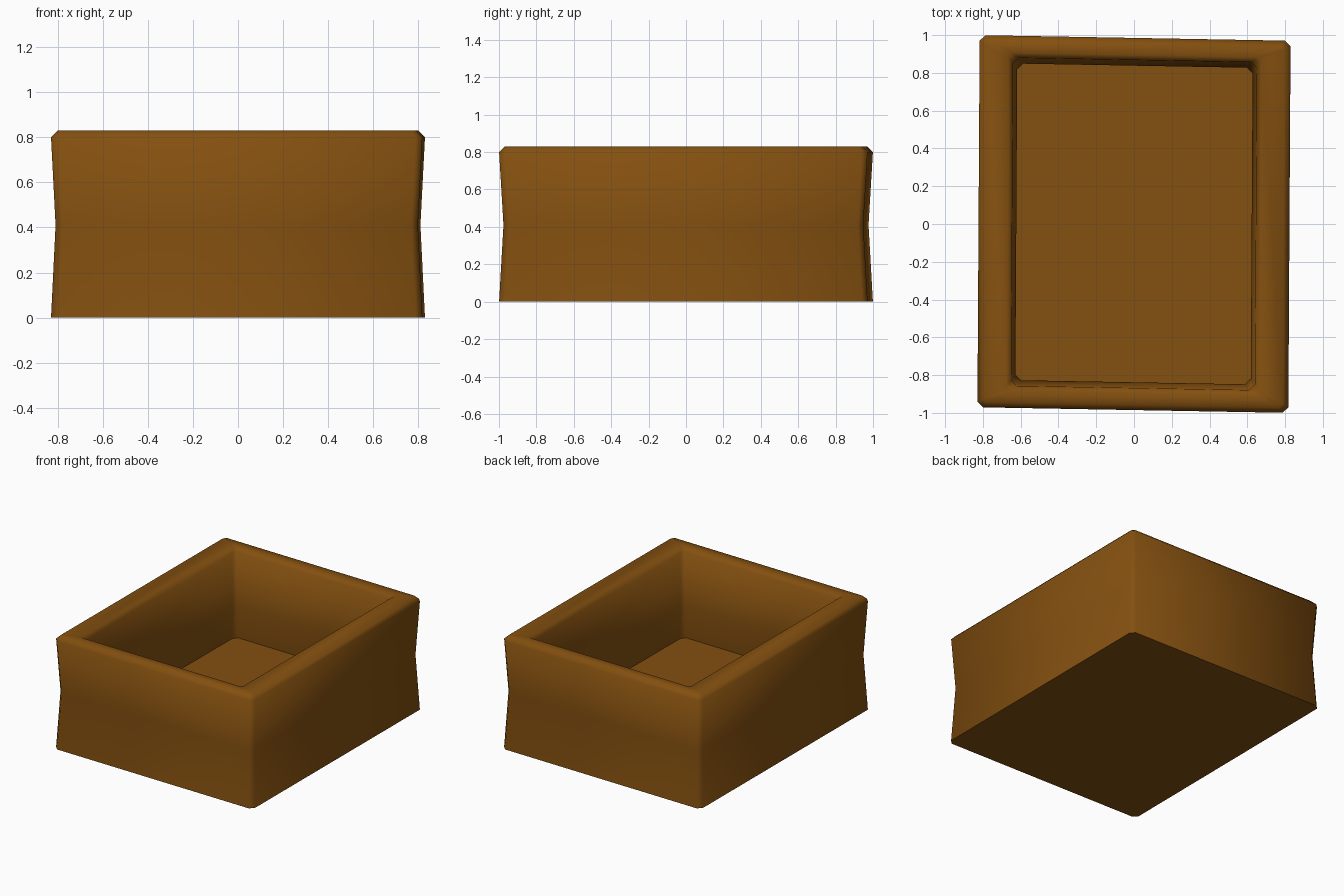
import bpy, bmesh, math

if "Cube" in bpy.data.objects:
    bpy.data.objects.remove(bpy.data.objects["Cube"])

# one flat wood colour
wood = bpy.data.materials.new("warm brown wood")
wood.diffuse_color = (0.23, 0.08, 0.005, 1)
wood.use_nodes = True
wood.node_tree.nodes["Principled BSDF"].inputs["Base Color"].default_value = wood.diffuse_color


def ring(bm, hx, hy, z, c):
    """Slightly skewed rectangle loop with cut corners."""
    pts = [(hx, -hy + c), (hx, hy - c), (hx - c, hy), (-hx + c, hy),
           (-hx, hy - c), (-hx, -hy + c), (-hx + c, -hy), (hx - c, -hy)]
    return [bm.verts.new((x + 0.006 * y, y - 0.018 * x, z)) for x, y in pts]


# profile from the base, up the pinched outside, over the rim, down inside
profile = [
    (0.823, 0.985, 0.00, 0.03),
    (0.803, 0.962, 0.41, 0.03),
    (0.823, 0.985, 0.80, 0.03),
    (0.793, 0.955, 0.83, 0.02),
    (0.672, 0.895, 0.83, 0.02),
    (0.645, 0.868, 0.80, 0.03),
    (0.623, 0.838, 0.41, 0.03),
    (0.643, 0.864, 0.17, 0.03),
]
bm = bmesh.new()
rings = [ring(bm, *p) for p in profile]
for a, b in zip(rings, rings[1:]):
    for i in range(8):
        j = (i + 1) % 8
        bm.faces.new((a[i], a[j], b[j], b[i]))
bm.faces.new(rings[0][::-1])   # underside
bm.faces.new(rings[-1])        # inside floor
bmesh.ops.recalc_face_normals(bm, faces=bm.faces)

mesh = bpy.data.meshes.new("open_box")
bm.to_mesh(mesh)
bm.free()
mesh.materials.append(wood)
box = bpy.data.objects.new("open_box", mesh)
bpy.context.collection.objects.link(box)
bpy.context.view_layer.objects.active = box
box.select_set(True)
bpy.ops.object.shade_smooth_by_angle(angle=math.radians(60))
